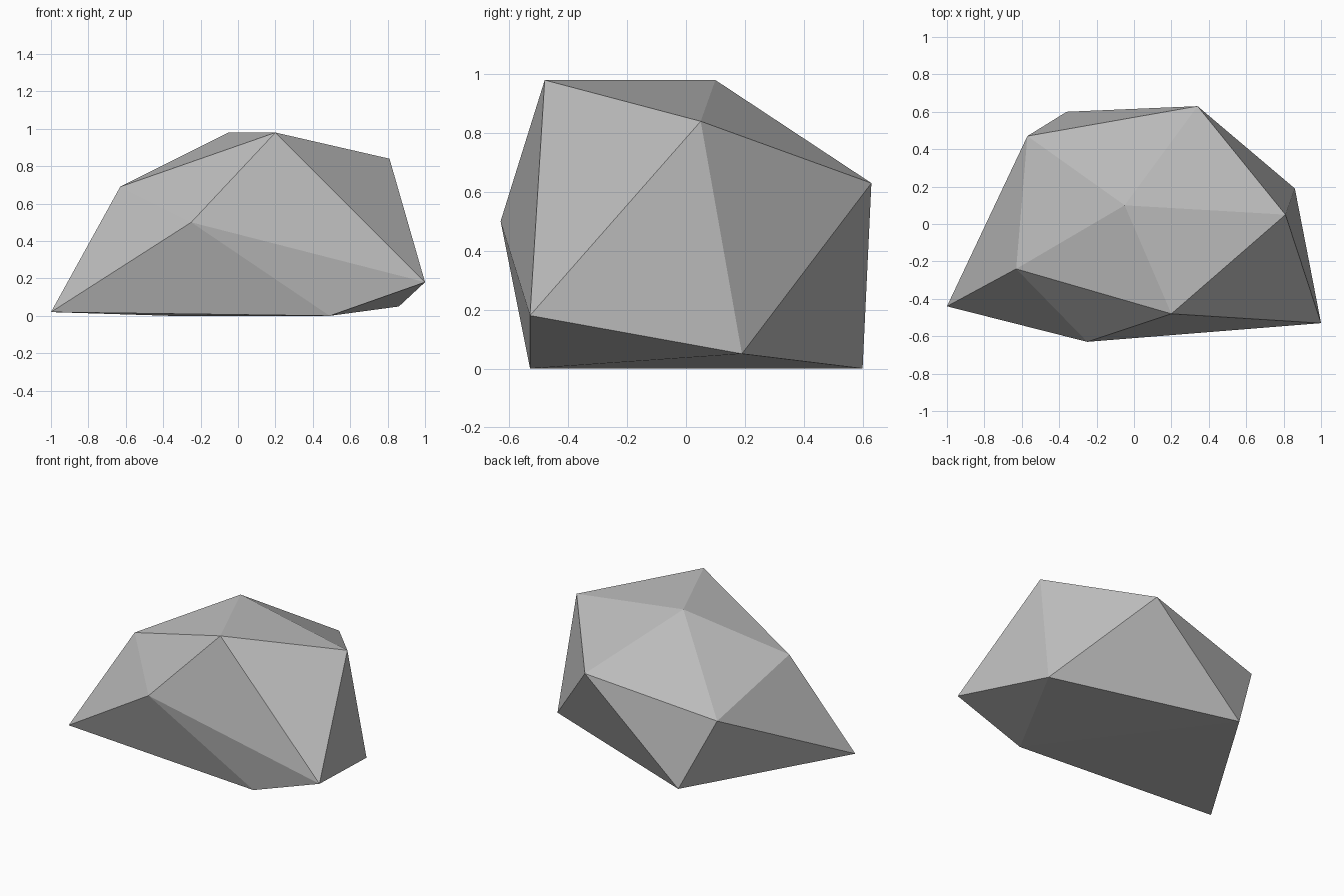
import bpy
import bmesh

cube = bpy.data.objects.get("Cube")
if cube:
    bpy.data.objects.remove(cube, do_unlink=True)

# Stone colour
stone = bpy.data.materials.new("stone_grey")
stone.use_nodes = True
grey = (0.5, 0.5, 0.5, 1)
stone.diffuse_color = grey
stone.node_tree.nodes["Principled BSDF"].inputs["Base Color"].default_value = grey

# Boulder: a crown point, two staggered rings of five, and a base point
crown = (-0.05, 0.10, 0.98)
upper = [(-0.63, -0.24, 0.69), (0.20, -0.48, 0.98), (0.81, 0.05, 0.84),
         (0.34, 0.63, 0.63), (-0.57, 0.47, 0.48)]
lower = [(-0.25, -0.63, 0.50), (1.00, -0.53, 0.18), (0.86, 0.19, 0.05),
         (-0.36, 0.60, 0.00), (-1.00, -0.44, 0.02)]
base = (0.49, -0.53, 0.00)

bm = bmesh.new()
top, bottom = bm.verts.new(crown), bm.verts.new(base)
up = [bm.verts.new(p) for p in upper]
low = [bm.verts.new(p) for p in lower]

# Facets: crown fan, two bands of triangles, base fan
for i in range(5):
    j = (i + 1) % 5
    bm.faces.new((top, up[i], up[j]))
    bm.faces.new((up[i], low[i], up[j]))
    bm.faces.new((low[i], low[j], up[j]))
    bm.faces.new((bottom, low[j], low[i]))
bmesh.ops.recalc_face_normals(bm, faces=bm.faces)

mesh = bpy.data.meshes.new("boulder")
bm.to_mesh(mesh)
bm.free()
mesh.materials.append(stone)
boulder = bpy.data.objects.new("boulder", mesh)
bpy.context.collection.objects.link(boulder)
